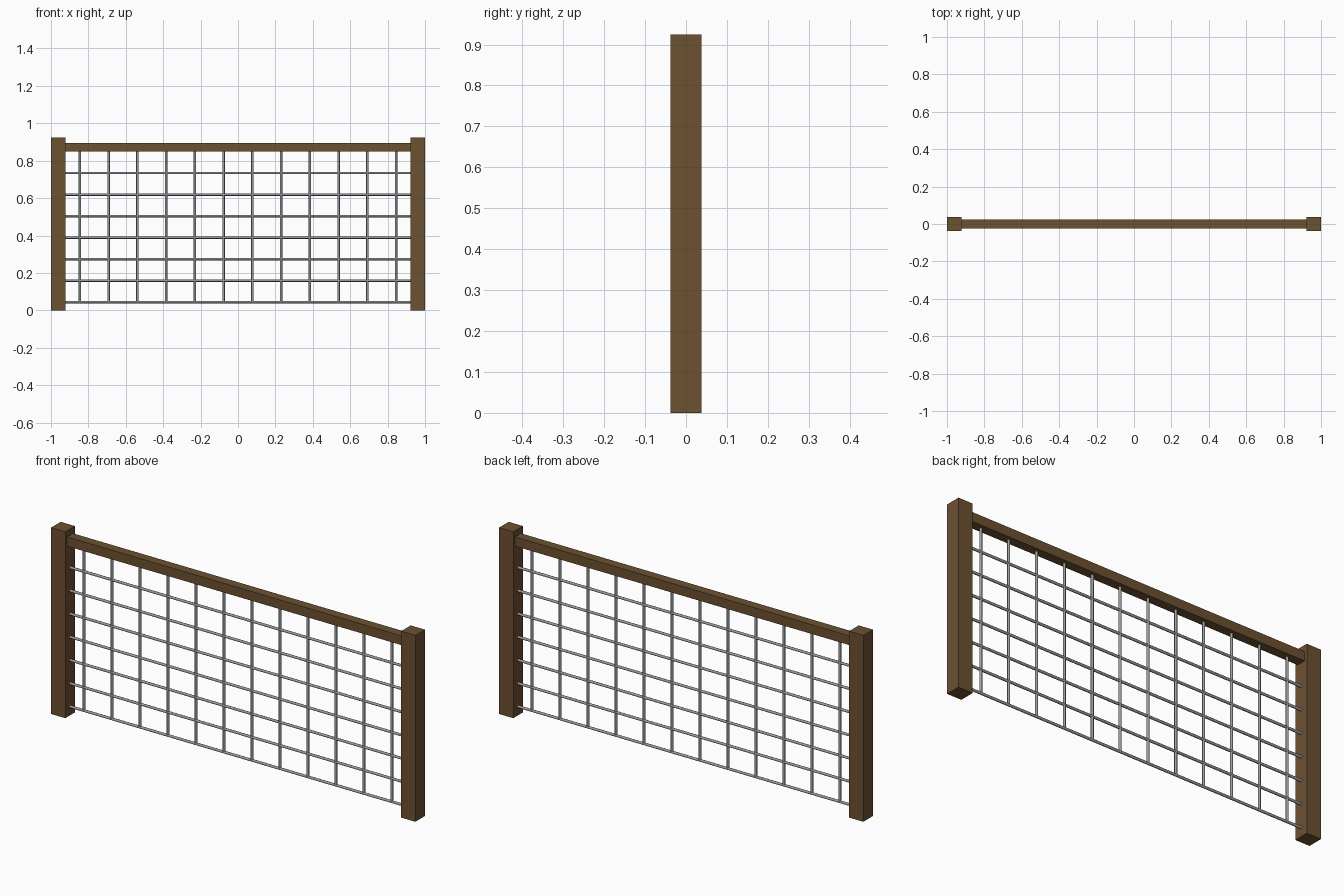
import bpy
import math

if "Cube" in bpy.data.objects:
    bpy.data.objects.remove(bpy.data.objects["Cube"])

POST_X, POST_Y, POST_H = 0.078, 0.075, 0.925
RAIL_W, RAIL_Z = 0.046, 0.871
ROD_R = 0.0065
ROD_BOTTOM = 0.044
INNER = 1 - POST_X          # half of the gap between the posts


def material(name, rgb):
    m = bpy.data.materials.new(name)
    m.diffuse_color = (*rgb, 1)
    m.use_nodes = True
    m.node_tree.nodes["Principled BSDF"].inputs["Base Color"].default_value = m.diffuse_color
    return m


wood = material("brown wood", (0.15, 0.082, 0.031))
steel = material("grey steel", (0.33, 0.335, 0.34))


def box(name, size, loc):
    bpy.ops.mesh.primitive_cube_add(size=1, location=loc)
    ob = bpy.context.object
    ob.name = name
    ob.scale = size
    bpy.ops.object.transform_apply(location=False, rotation=False, scale=True)
    ob.data.materials.append(wood)


def rod(name, length, loc, rot=(0, 0, 0)):
    bpy.ops.mesh.primitive_cylinder_add(vertices=8, radius=ROD_R, depth=length,
                                        location=loc, rotation=rot)
    ob = bpy.context.object
    ob.name = name
    ob.data.materials.append(steel)
    bpy.ops.object.shade_smooth_by_angle(angle=math.radians(50))


# Square end posts
for side, label in ((-1, "left"), (1, "right")):
    box(f"{label}_post", (POST_X, POST_Y, POST_H),
        (side * (1 - POST_X / 2), 0, POST_H / 2))

# Top rail between the posts
box("top_rail", (2 * INNER, RAIL_W, RAIL_W), (0, 0, RAIL_Z))

# Horizontal mesh rods
for i in range(7):
    rod(f"horizontal_rod_{i + 1}", 2 * INNER + 0.01,
        (0, 0, ROD_BOTTOM + i * 0.115), (0, math.pi / 2, 0))

# Vertical mesh rods hanging from the rail
rod_top = RAIL_Z - RAIL_W / 2 + 0.005
for i in range(12):
    rod(f"vertical_rod_{i + 1}", rod_top - ROD_BOTTOM,
        ((i - 5.5) * 0.1537, 0, (rod_top + ROD_BOTTOM) / 2))
